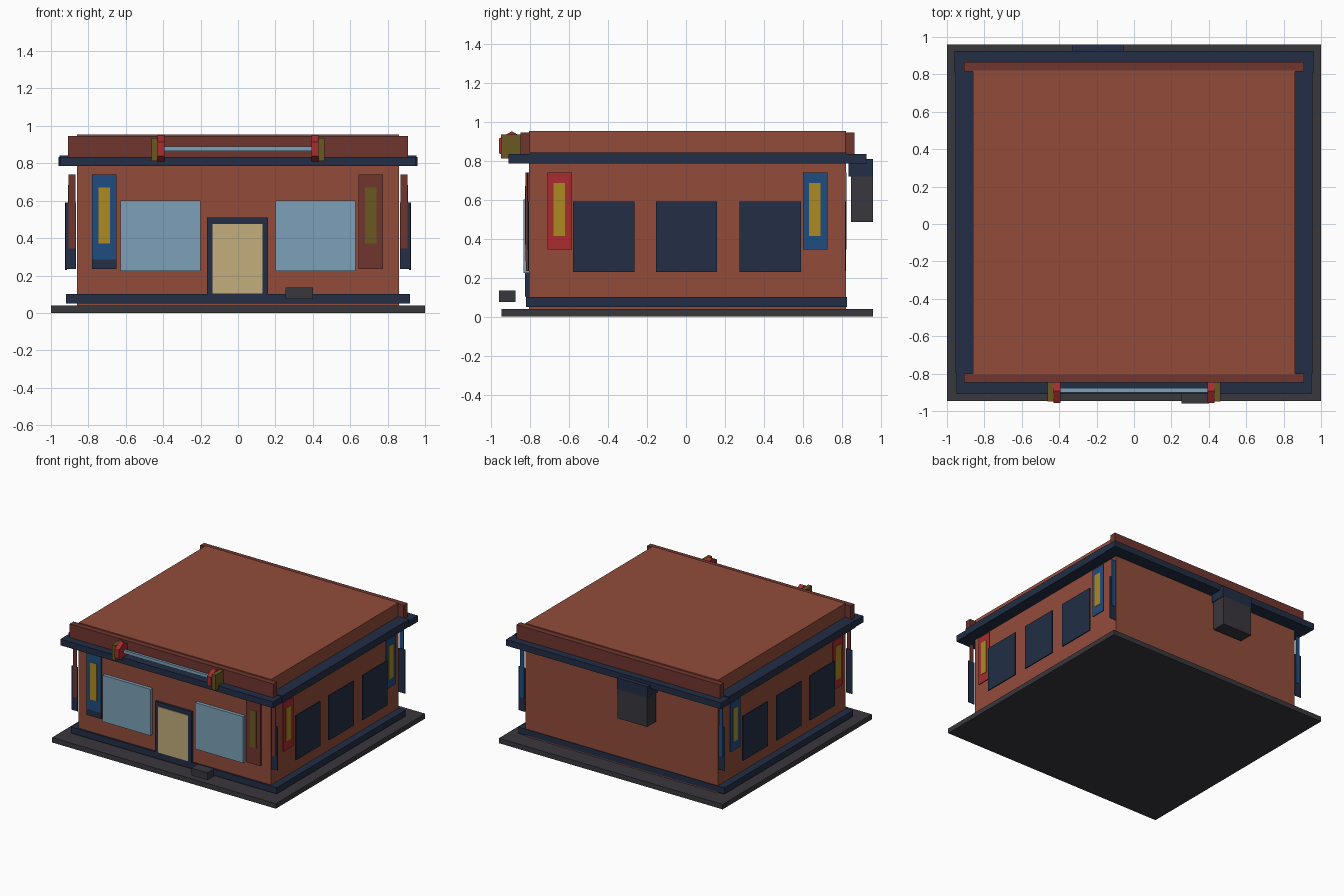
import bpy, math

cube = bpy.data.objects.get("Cube")
if cube:
    bpy.data.objects.remove(cube, do_unlink=True)


def linear(c):
    return c / 12.92 if c <= 0.04045 else ((c + 0.055) / 1.055) ** 2.4


def material(name, code):
    rgb = [linear(int(code[i:i + 2], 16) / 255) for i in (0, 2, 4)] + [1]
    m = bpy.data.materials.new(name)
    m.use_nodes = True
    m.diffuse_color = rgb
    m.node_tree.nodes["Principled BSDF"].inputs["Base Color"].default_value = rgb
    return m


BRICK = material("brick", "924C3B")
BROWN = material("dark_brown", "70362F")
NAVY = material("navy", "222E45")
GREY = material("charcoal", "39373D")
GLASS = material("pale_blue", "7DA0B8")
SAND = material("sand", "C2AD7C")
BLUE = material("blue", "1F4D80")
RED = material("red", "A82C30")
GOLD = material("gold", "AD8A22")
OLIVE = material("olive", "6B5822")


def box(name, mat, x, y, z):
    """Box spanning the given (low, high) ranges."""
    spans = (x, y, z)
    bpy.ops.mesh.primitive_cube_add(size=1, location=[(a + b) / 2 for a, b in spans])
    o = bpy.context.object
    o.name = name
    o.scale = [abs(b - a) for a, b in spans]
    bpy.ops.object.transform_apply(location=False, rotation=False, scale=True)
    o.data.materials.append(mat)
    return o


def side_box(name, mat, x, y, z):
    """Mirrored pair of boxes on both sides."""
    for s, side in ((1, "left"), (-1, "right")):
        box(side + "_" + name, mat, (s * x[0], s * x[1]), y, z)


# Ground slab, walls and skirting
box("ground_slab", GREY, (-1, 1), (-0.945, 0.96), (0, 0.04))
box("walls", BRICK, (-0.86, 0.86), (-0.805, 0.82), (0.04, 0.953))
box("skirting", NAVY, (-0.92, 0.92), (-0.82, 0.825), (0.05, 0.10))

# Cornice and parapets
box("front_cornice", NAVY, (-0.95, 0.95), (-0.91, -0.80), (0.785, 0.835))
box("back_cornice", NAVY, (-0.96, 0.96), (0.81, 0.925), (0.785, 0.835))
side_box("cornice", NAVY, (0.85, 0.955), (-0.80, 0.82), (0.785, 0.843))
box("front_parapet", BROWN, (-0.91, 0.91), (-0.848, -0.80), (0.83, 0.945))
box("back_parapet", BROWN, (-0.91, 0.91), (0.815, 0.865), (0.83, 0.945))

# Front door and windows
box("door_frame", NAVY, (-0.165, 0.16), (-0.822, -0.80), (0.10, 0.51))
box("door", SAND, (-0.135, 0.13), (-0.826, -0.80), (0.105, 0.475))
side_box("front_window", GLASS, (0.20, 0.627), (-0.832, -0.80), (0.225, 0.60))

# Front banners
for side, x, cloth, foot, stripe in (("right", -0.78, BLUE, NAVY, GOLD),
                                     ("left", 0.645, BROWN, BROWN, OLIVE)):
    box(side + "_front_banner", cloth, (x, x + 0.13), (-0.822, -0.80), (0.285, 0.74))
    box(side + "_front_banner_foot", foot, (x, x + 0.13), (-0.820, -0.80), (0.235, 0.285))
    box(side + "_front_banner_stripe", stripe, (x + 0.035, x + 0.095), (-0.825, -0.818), (0.37, 0.67))

# Side windows and banners
for n, y in enumerate((-0.58, -0.155, 0.275)):
    side_box("side_window_%d" % (n + 1), NAVY, (0.915, 0.924), (y, y + 0.315), (0.23, 0.59))
for end, y, cloth in (("front", -0.71, RED), ("back", 0.60, BLUE)):
    side_box(end + "_side_banner", cloth, (0.897, 0.905), (y, y + 0.125), (0.345, 0.74))
    side_box(end + "_side_stripe", GOLD, (0.90, 0.908), (y + 0.03, y + 0.09), (0.415, 0.685))

# Thin fins at the four corners
for end, y, cloth in (("front", -0.81, BROWN), ("back", 0.82, BLUE)):
    out = math.copysign(0.004, y)
    side_box(end + "_corner_fin", cloth, (0.87, 0.905), sorted((y, y + out)), (0.345, 0.74))
    side_box(end + "_corner_fin_foot", NAVY, (0.865, 0.922), sorted((y - out, y)), (0.235, 0.59))

# Lamp tube with end caps above the door
box("lamp_tube", GLASS, (-0.40, 0.40), (-0.90, -0.878), (0.865, 0.89))
side_box("lamp_plate", OLIVE, (0.43, 0.463), (-0.948, -0.845), (0.812, 0.935))
for s, side in ((1, "left"), (-1, "right")):
    bpy.ops.mesh.primitive_cylinder_add(vertices=6, radius=0.075, depth=0.038,
                                        location=(s * 0.412, -0.893, 0.876),
                                        rotation=(0, math.pi / 2, 0))
    cap = bpy.context.object
    cap.name = side + "_lamp_cap"
    # one corner of the hexagon points up
    corner = cap.data.vertices[0].co
    spin = math.pi - math.atan2(corner.y, corner.x)
    for v in cap.data.vertices:
        x, y = v.co.x, v.co.y
        v.co.x = x * math.cos(spin) - y * math.sin(spin)
        v.co.y = x * math.sin(spin) + y * math.cos(spin)
    cap.data.materials.append(RED)

# Doorstep box and rear air unit
box("step_box", GREY, (0.255, 0.40), (-0.96, -0.875), (0.075, 0.135))
box("air_unit", GREY, (-0.325, -0.06), (0.845, 0.96), (0.485, 0.725))
box("air_unit_hood", NAVY, (-0.33, -0.055), (0.832, 0.96), (0.72, 0.81))
